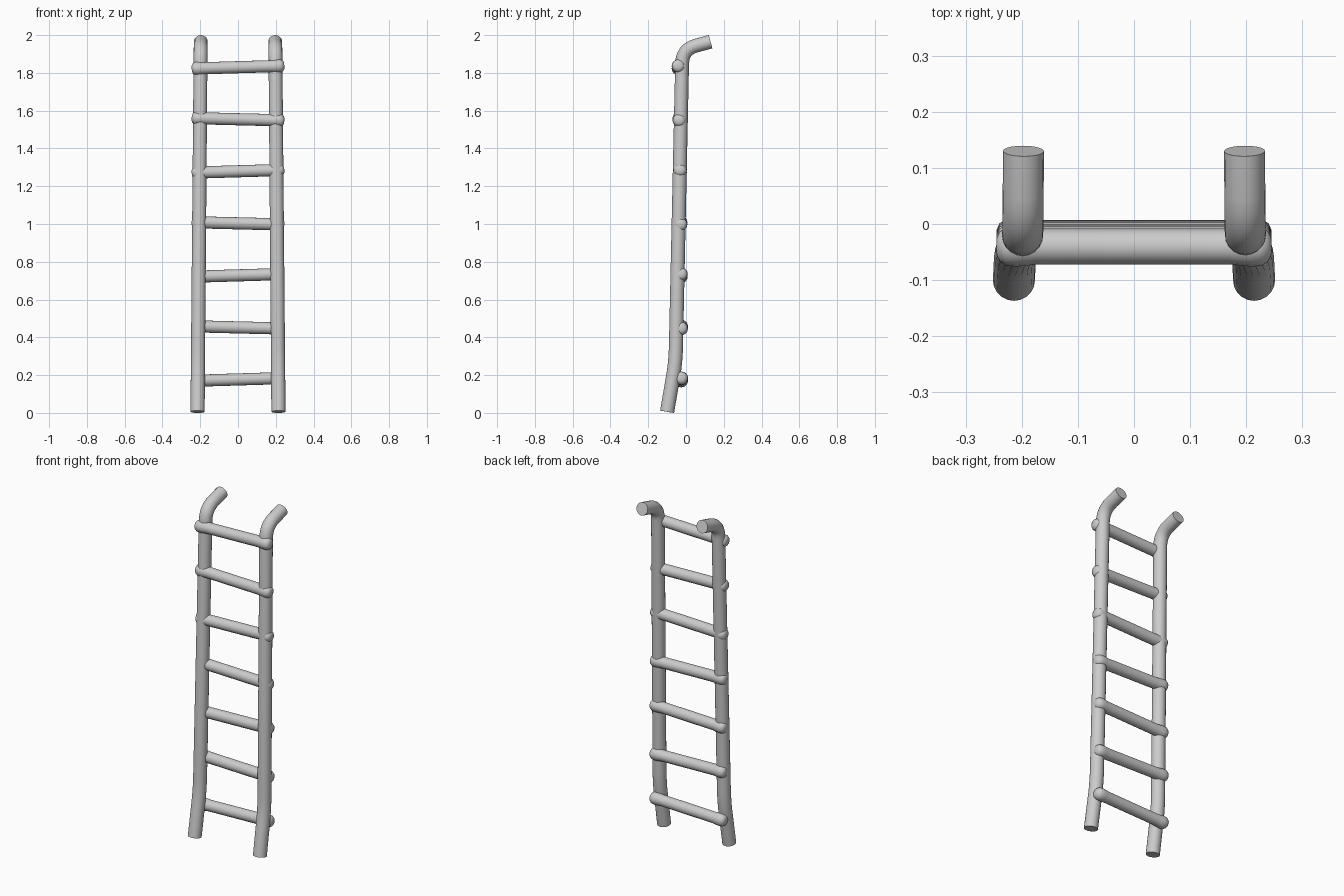
import bpy
import bmesh
import math
from mathutils import Vector, Matrix

if "Cube" in bpy.data.objects:
    bpy.data.objects.remove(bpy.data.objects["Cube"], do_unlink=True)

metal = bpy.data.materials.new("light_grey_metal")
metal.use_nodes = True
grey = (0.6, 0.6, 0.6, 1)
metal.diffuse_color = grey
metal.node_tree.nodes["Principled BSDF"].inputs["Base Color"].default_value = grey


def tube(name, path, radii, sides=20):
    """Sweep a circle along a path, with one radius per point and capped ends."""
    bm = bmesh.new()
    rings = []
    for i, p in enumerate(path):
        before, after = path[max(i - 1, 0)], path[min(i + 1, len(path) - 1)]
        turn = Vector((0, 0, 1)).rotation_difference((after - before).normalized())
        place = Matrix.Translation(p) @ turn.to_matrix().to_4x4()
        rings.append([bm.verts.new(place @ Vector((radii[i] * math.cos(a), radii[i] * math.sin(a), 0)))
                      for a in (math.tau * k / sides for k in range(sides))])
    for low, high in zip(rings, rings[1:]):
        for k in range(sides):
            n = (k + 1) % sides
            bm.faces.new((low[k], low[n], high[n], high[k]))
    bm.faces.new(rings[0][::-1])
    bm.faces.new(rings[-1])
    bmesh.ops.recalc_face_normals(bm, faces=bm.faces)
    mesh = bpy.data.meshes.new(name)
    bm.to_mesh(mesh)
    bm.free()
    mesh.materials.append(metal)
    obj = bpy.data.objects.new(name, mesh)
    bpy.context.collection.objects.link(obj)
    bpy.ops.object.select_all(action="DESELECT")
    obj.select_set(True)
    bpy.context.view_layer.objects.active = obj
    bpy.ops.object.shade_smooth_by_angle(angle=math.radians(40))
    return obj


def rounded(corners, reach, steps=6):
    """Replace each inner corner of a path with a smooth bend."""
    path = [corners[0]]
    for a, b, c, r in zip(corners, corners[1:], corners[2:], reach):
        start = b + (a - b).normalized() * r
        end = b + (c - b).normalized() * r
        for s in range(steps + 1):
            t = s / steps
            path.append(start.lerp(b, t).lerp(b.lerp(end, t), t))
    return path + [corners[-1]]


# Side rails: kicked-out foot, straight run, hooked top
for side, name in ((1, "left_rail"), (-1, "right_rail")):
    corners = [Vector(p) for p in ((side * 0.214, -0.1, 0.006), (side * 0.212, -0.055, 0.27),
                                   (side * 0.198, -0.019, 1.925), (side * 0.197, 0.13, 1.965))]
    path = rounded(corners, (0.08, 0.075))
    tube(name, path, [0.0375 - 0.001 * p.z / 2 for p in path])

# Rungs: slightly tilted bars with rounded end knobs that wrap the rails
ends = [(0.245, 0.014), (0.24, 0.026), (0.228, 0.034), (0.21, 0.036), (0.19, 0.034), (0.17, 0.032)]
profile = [(-x, r) for x, r in ends] + [(x, r) for x, r in reversed(ends)]
for i in range(7):
    z = 0.177 + 0.2755 * i
    y = -0.025 - 0.015 * (i / 6) ** 2
    tilt = 0.03 if i % 2 == 0 else -0.025
    path = [Vector((x, y, z + tilt * x)) for x, r in profile]
    tube(f"rung_{i + 1}", path, [r for x, r in profile], 16)
